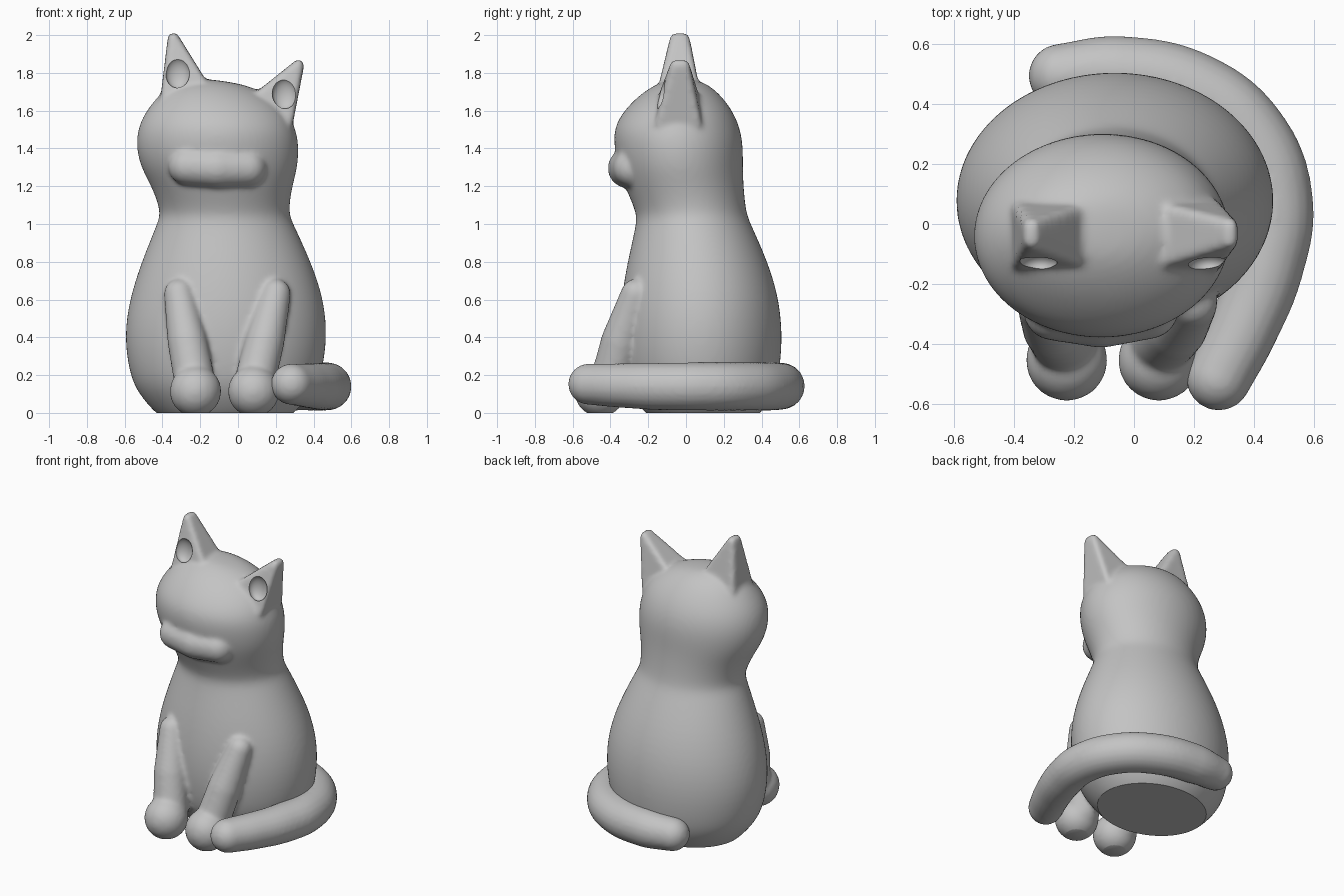
import bpy, bmesh, math
from mathutils import Matrix, Vector

if "Cube" in bpy.data.objects:
    bpy.data.objects.remove(bpy.data.objects["Cube"], do_unlink=True)

clay = bpy.data.materials.new("grey_clay")
clay.use_nodes = True
clay.diffuse_color = (0.55, 0.55, 0.55, 1)
clay.node_tree.nodes["Principled BSDF"].inputs["Base Color"].default_value = (0.55, 0.55, 0.55, 1)


def add_object(name, bm):
    bmesh.ops.recalc_face_normals(bm, faces=bm.faces)
    mesh = bpy.data.meshes.new(name)
    bm.to_mesh(mesh)
    bm.free()
    obj = bpy.data.objects.new(name, mesh)
    bpy.context.collection.objects.link(obj)
    return obj


def select(*objs):
    bpy.ops.object.select_all(action='DESELECT')
    for o in objs:
        o.select_set(True)
    bpy.context.view_layer.objects.active = objs[0]


def apply_modifier(obj, kind, **settings):
    select(obj)
    mod = obj.modifiers.new(kind.title(), kind)
    for key, value in settings.items():
        setattr(mod, key, value)
    bpy.ops.object.modifier_apply(modifier=mod.name)


def ball_hull(name, balls):
    """Convex skin around balls given as (x, y, z, radius)."""
    bm = bmesh.new()
    for x, y, z, r in balls:
        bmesh.ops.create_icosphere(bm, subdivisions=3, radius=r,
                                   matrix=Matrix.Translation((x, y, z)))
    res = bmesh.ops.convex_hull(bm, input=bm.verts)
    inner = [v for v in res["geom_interior"] if isinstance(v, bmesh.types.BMVert)]
    bmesh.ops.delete(bm, geom=inner, context='VERTS')
    return add_object(name, bm)


def blend(name, parts, passes):
    """Merge parts into one softly blended skin."""
    select(*parts)
    bpy.ops.object.join()
    obj = parts[0]
    obj.name = name
    apply_modifier(obj, 'REMESH', mode='VOXEL', voxel_size=0.014)
    apply_modifier(obj, 'SMOOTH', factor=0.5, iterations=passes)
    return obj


def cut(obj, cutter):
    cutter.hide_render = True
    apply_modifier(obj, 'BOOLEAN', operation='DIFFERENCE', solver='EXACT', object=cutter)
    bpy.data.objects.remove(cutter, do_unlink=True)


def finish(obj):
    obj.data.materials.clear()
    obj.data.materials.append(clay)
    select(obj)
    bpy.ops.object.shade_smooth_by_angle(angle=math.radians(40))


# Torso, neck and head: elliptical rings (height, centre x, centre y, half width, half depth)
rings = [
    (-0.06, -.07, .09, .29, .24), (0.0, -.07, .09, .37, .31), (0.1, -.067, .085, .46, .38),
    (0.2, -.065, .08, .51, .415), (0.4, -.065, .078, .54, .435), (0.6, -.06, .075, .517, .42),
    (0.8, -.062, .062, .45, .373), (1.0, -.068, .04, .362, .303), (1.06, -.07, .028, .336, .29),
    (1.2, -.085, -.01, .373, .315), (1.3, -.1, -.03, .417, .332), (1.42, -.11, -.04, .434, .343),
    (1.52, -.108, -.048, .415, .332), (1.61, -.09, -.04, .365, .28), (1.69, -.085, -.03, .29, .205),
    (1.745, -.09, -.02, .18, .12), (1.76, -.1, -.02, .07, .05),
]
bm = bmesh.new()
loops = []
for z, cx, cy, rx, ry in rings:
    tilt = 0.13 * min(max((z - 1.4) / 0.3, 0), 1)
    loop = []
    for i in range(40):
        a = math.tau * i / 40
        dx = rx * math.cos(a)
        loop.append(bm.verts.new((cx + dx, cy + ry * math.sin(a), z - tilt * dx)))
    loops.append(loop)
for low, high in zip(loops, loops[1:]):
    for i in range(40):
        j = (i + 1) % 40
        bm.faces.new((low[i], low[j], high[j], high[i]))
bm.faces.new(loops[0])
bm.faces.new(loops[-1])
torso = add_object("torso", bm)
apply_modifier(torso, 'SUBSURF', levels=2)
parts = [torso]

# Muzzle
parts.append(ball_hull("muzzle", [(-.27, -.29, 1.305, .1), (-.11, -.31, 1.295, .105),
                                  (.05, -.285, 1.295, .1)]))


# Ears: square pyramids with rounded edges
def ear(name, tip, outer, inner):
    balls = [(tip[0], y, tip[1], .03) for y in (-.055, -.01)]
    for x, z in (outer, inner):
        balls += [(x, y, z, .025) for y in (-.14, .06)]
    return ball_hull(name, balls)


parts.append(ear("right_ear", (-.342, 1.983), (-.39, 1.63), (-.13, 1.65)))
parts.append(ear("left_ear", (.32, 1.84), (.265, 1.53), (.05, 1.63)))

# Front legs and round paws
for side, foot, top in (("right", -.225, -.312), ("left", .083, .2)):
    parts.append(ball_hull(side + "_leg", [(foot, -.405, .14, .11),
                                           ((foot + top) / 2, -.345, .38, .105),
                                           (top, -.265, .63, .08)]))
    parts.append(ball_hull(side + "_paw", [(foot, -.455, .115, .137)]))

body = blend("cat_body", parts, 7)

# Flat underside
bm = bmesh.new()
bmesh.ops.create_cube(bm, size=2, matrix=Matrix.Translation((0, 0, -1)))
cut(body, add_object("floor_cutter", bm))

# Hollows in the ears
for x, z in ((-.32, 1.8), (.245, 1.69)):
    bm = bmesh.new()
    bmesh.ops.create_uvsphere(bm, u_segments=32, v_segments=20, radius=1,
                              matrix=Matrix.Translation((x, -.135, z))
                              @ Matrix.Diagonal(Vector((.064, .045, .083, 1))))
    cut(body, add_object("hollow_cutter", bm))
finish(body)

# Tail curled around the base: (x, y, z, radius)
path = [(-.245, .495, .145, .108), (-.06, .505, .142, .124), (.2, .448, .14, .127),
        (.39, .295, .14, .127), (.472, .07, .14, .127), (.44, -.15, .14, .125),
        (.365, -.35, .145, .117), (.283, -.515, .152, .109)]
curve = bpy.data.curves.new("tail", 'CURVE')
curve.dimensions = '3D'
curve.bevel_depth = 1
curve.bevel_resolution = 8
curve.use_fill_caps = True
spline = curve.splines.new('BEZIER')
spline.bezier_points.add(len(path) - 1)
for point, (x, y, z, r) in zip(spline.bezier_points, path):
    point.co = (x, y, z)
    point.radius = r
    point.handle_left_type = point.handle_right_type = 'AUTO'
tail = bpy.data.objects.new("tail", curve)
bpy.context.collection.objects.link(tail)
select(tail)
bpy.ops.object.convert(target='MESH')
tail = bpy.context.view_layer.objects.active
ends = [ball_hull("tail_end", [path[0]]), ball_hull("tail_tip", [path[-1]])]
finish(blend("tail", [tail] + ends, 4))
